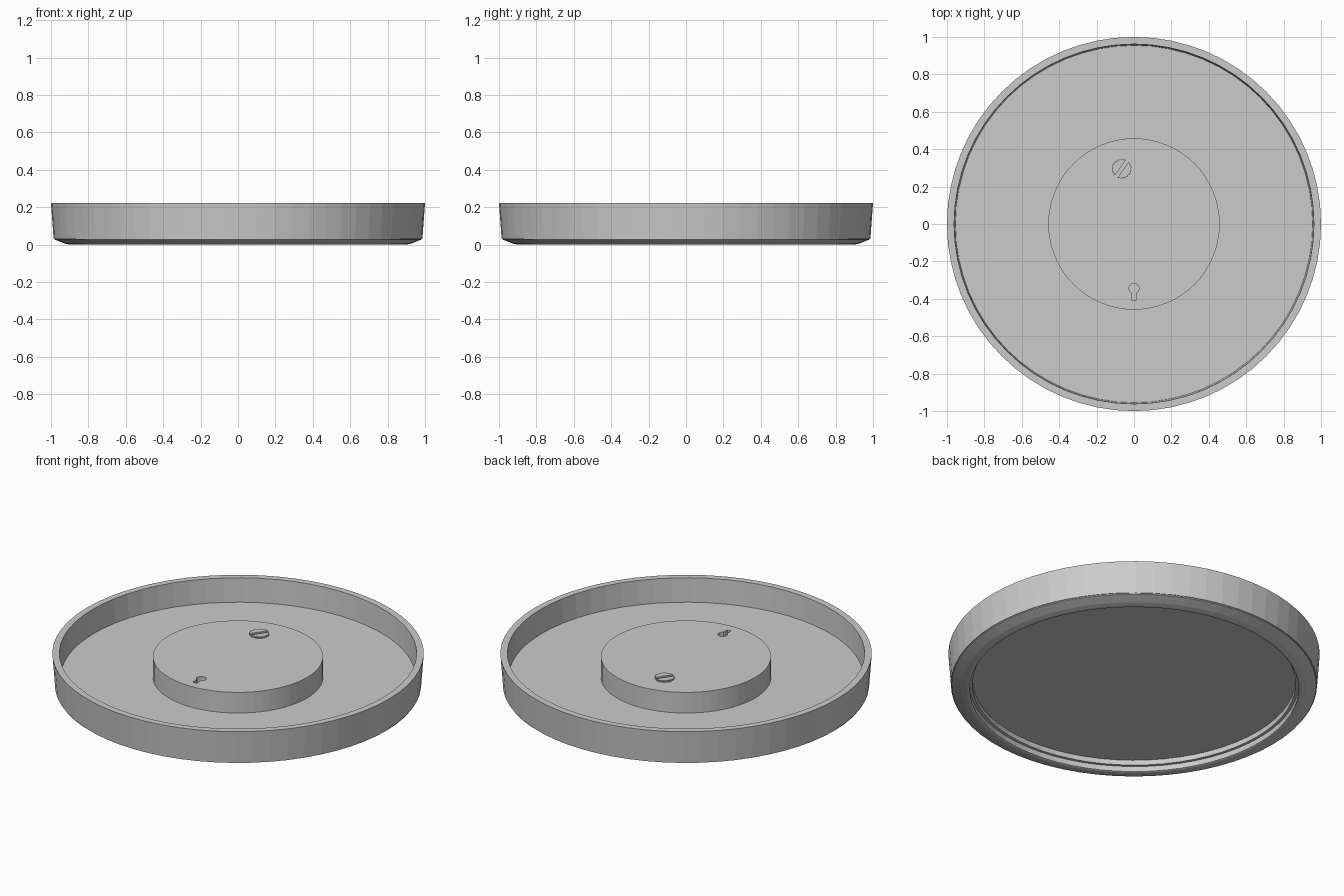
import bpy, bmesh, math

if "Cube" in bpy.data.objects:
    bpy.data.objects.remove(bpy.data.objects["Cube"])

grey = bpy.data.materials.new("plain grey")
grey.diffuse_color = (0.6, 0.6, 0.6, 1)
grey.use_nodes = True
grey.node_tree.nodes["Principled BSDF"].inputs["Base Color"].default_value = grey.diffuse_color
SEG = 64


def finish(bm, name):
    bmesh.ops.remove_doubles(bm, verts=bm.verts, dist=1e-5)
    bmesh.ops.recalc_face_normals(bm, faces=bm.faces)
    me = bpy.data.meshes.new(name)
    bm.to_mesh(me)
    bm.free()
    me.materials.append(grey)
    ob = bpy.data.objects.new(name, me)
    bpy.context.collection.objects.link(ob)
    return ob


def lathe(name, profile, closed=False):
    """Spin an (r, z) profile around the z axis."""
    bm = bmesh.new()
    vs = [bm.verts.new((r, 0, z)) for r, z in profile]
    pairs = list(zip(vs, vs[1:]))
    if closed:
        pairs.append((vs[-1], vs[0]))
    edges = [bm.edges.new(p) for p in pairs]
    bmesh.ops.spin(bm, geom=vs + edges, cent=(0, 0, 0), axis=(0, 0, 1),
                   angle=2 * math.pi, steps=SEG, use_merge=True)
    return finish(bm, name)


def prism(name, outline, z0, z1):
    """Extrude a flat outline from z0 up to z1."""
    bm = bmesh.new()
    f = bm.faces.new([bm.verts.new((x, y, z0)) for x, y in outline])
    ext = bmesh.ops.extrude_face_region(bm, geom=[f], use_keep_orig=True)
    for v in ext["geom"]:
        if isinstance(v, bmesh.types.BMVert):
            v.co.z = z1
    return finish(bm, name)


def cut(target, cutter):
    mod = target.modifiers.new("cut", "BOOLEAN")
    mod.operation = "DIFFERENCE"
    mod.solver = "EXACT"
    mod.object = cutter
    cutter.hide_render = True
    cutter.hide_viewport = True
    cutter.display_type = "WIRE"


# Round case: tapered wall, with a floor plate closed on both sides
lathe("case", [(0, 0.08), (0.955, 0.08), (0.962, 0.222), (1.0, 0.222),
               (0.986, 0.034), (0.87, 0.034), (0.87, 0.064), (0, 0.064)])

# Rounded bezel ring under the case
lathe("bezel", [(0.982, 0.034), (0.982, 0.028), (0.96, 0.019), (0.93, 0.007),
                (0.905, 0.001), (0.893, 0.0), (0.886, 0.003), (0.886, 0.034)], closed=True)

# Raised round hub on the floor
hub = lathe("hub", [(0, 0.079), (0.458, 0.079), (0.458, 0.203), (0, 0.203)])

# Keyhole hanger slot
key = []
for i in range(21):
    a = math.radians(-62 + 304 * i / 20)
    key.append((0.027 * math.cos(a), -0.345 + 0.027 * math.sin(a)))
key += [(-0.0127, -0.407), (0.0127, -0.407)]
cut(hub, prism("keyhole_cutter", key, 0.15, 0.25))

# Knurled adjusting knob with a diagonal slot
cx, cy = -0.066, 0.295
knurl = []
for i in range(72):
    r = 0.053 if i % 3 else 0.047
    a = 2 * math.pi * i / 72
    knurl.append((cx + r * math.cos(a), cy + r * math.sin(a)))
knob = prism("adjusting_knob", knurl, 0.19, 0.213)

a = math.radians(55)
slot = []
for u, v in [(-0.07, -0.009), (0.07, -0.009), (0.07, 0.009), (-0.07, 0.009)]:
    slot.append((cx + u * math.cos(a) - v * math.sin(a),
                 cy + u * math.sin(a) + v * math.cos(a)))
cut(knob, prism("slot_cutter", slot, 0.2045, 0.25))
